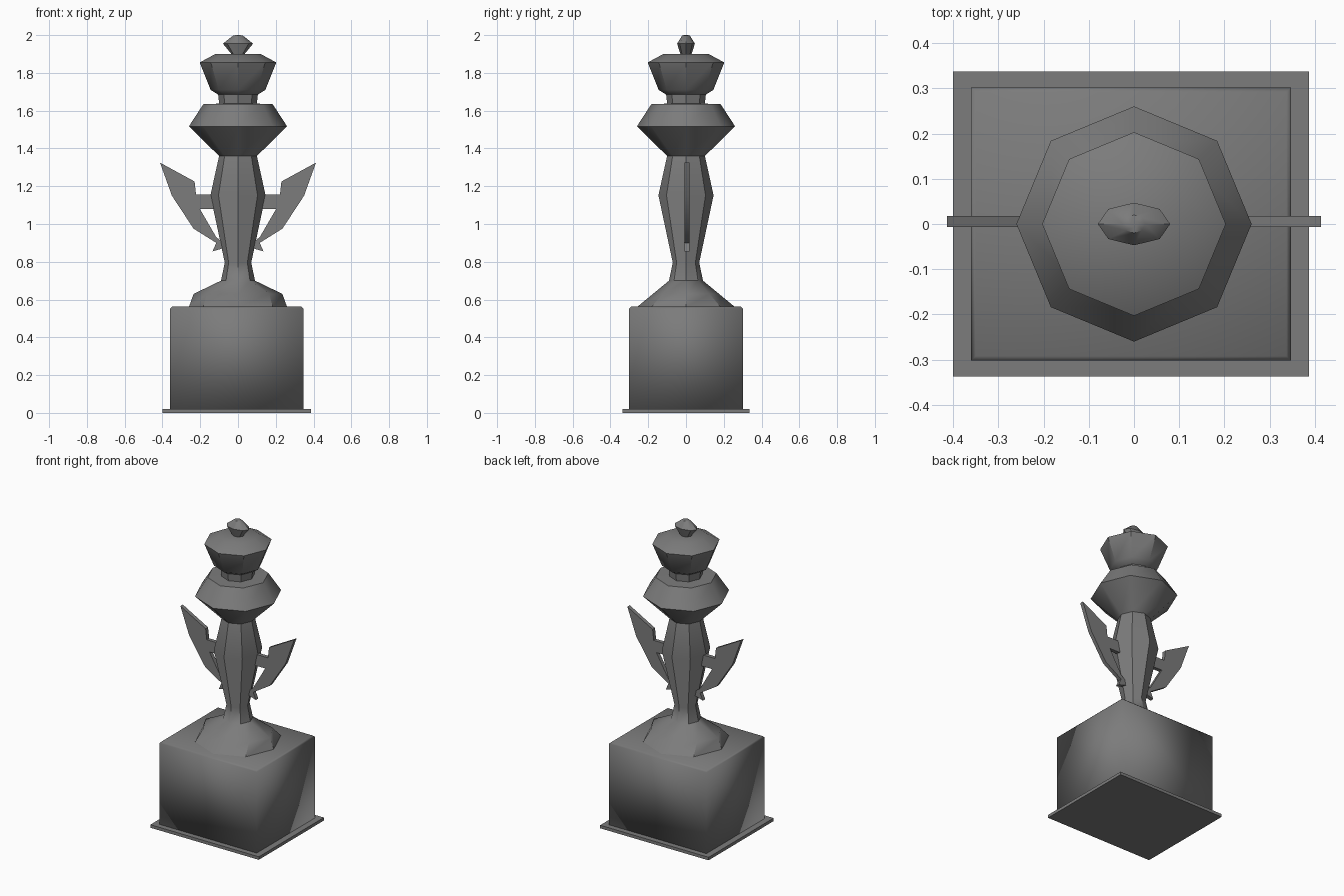
import bpy, bmesh, math

if "Cube" in bpy.data.objects:
    bpy.data.objects.remove(bpy.data.objects["Cube"])

grey = bpy.data.materials.new("dark_grey")
grey.diffuse_color = (0.2, 0.2, 0.2, 1)
grey.use_nodes = True
grey.node_tree.nodes["Principled BSDF"].inputs["Base Color"].default_value = grey.diffuse_color


def finish(name, bm, angle=30):
    bmesh.ops.recalc_face_normals(bm, faces=bm.faces[:])
    me = bpy.data.meshes.new(name)
    bm.to_mesh(me)
    bm.free()
    me.materials.append(grey)
    ob = bpy.data.objects.new(name, me)
    bpy.context.collection.objects.link(ob)
    bpy.ops.object.select_all(action='DESELECT')
    ob.select_set(True)
    bpy.context.view_layer.objects.active = ob
    bpy.ops.object.shade_smooth_by_angle(angle=math.radians(angle))
    return ob


def box(name, x0, x1, y, z0, z1, bevel=0, angle=30):
    bm = bmesh.new()
    bmesh.ops.create_cube(bm, size=1)
    for v in bm.verts:
        v.co = (x1 if v.co.x > 0 else x0, y if v.co.y > 0 else -y,
                z1 if v.co.z > 0 else z0)
    if bevel:
        top = [e for e in bm.edges if all(v.co.z > z1 - 1e-4 for v in e.verts)]
        bmesh.ops.bevel(bm, geom=top, offset=bevel, segments=1, profile=0.5, affect='EDGES')
    return finish(name, bm, angle)


def turned(name, rings, sides=8):
    """Closed stack of rings (rx, ry, z) with corners on the axes."""
    bm = bmesh.new()
    loops = []
    for rx, ry, z in rings:
        loops.append([bm.verts.new((rx * math.cos(i * math.tau / sides),
                                    ry * math.sin(i * math.tau / sides), z))
                      for i in range(sides)])
    for a, b in zip(loops, loops[1:]):
        for i in range(sides):
            j = (i + 1) % sides
            bm.faces.new((a[i], a[j], b[j], b[i]))
    bm.faces.new(loops[0])
    bm.faces.new(loops[-1])
    return finish(name, bm, 40)


def handle(name, side):
    outline = [(0.413, 1.325), (0.23, 1.225), (0.222, 1.155), (0.10, 1.155), (0.10, 1.08),
               (0.202, 1.08), (0.15, 0.99), (0.115, 0.93), (0.05, 0.88),
               (0.135, 0.855), (0.115, 0.90), (0.235, 0.975), (0.35, 1.15)]
    bm = bmesh.new()
    f = bm.faces.new([bm.verts.new((side * x, -0.007, z)) for x, z in outline])
    ext = bmesh.ops.extrude_face_region(bm, geom=[f], use_keep_orig=True)
    for v in ext['geom']:
        if isinstance(v, bmesh.types.BMVert):
            v.co.y = 0.018
    return finish(name, bm)


# Pedestal
box("base_plate", -0.40, 0.387, 0.337, 0, 0.02)
box("pedestal", -0.36, 0.347, 0.302, 0.02, 0.562, 0.01, 100)

# Foot, stem, bowl, neck and crown
turned("stem", [
    (0.26, 0.26, 0.56), (0.235, 0.175, 0.63), (0.09, 0.09, 0.70),
    (0.07, 0.07, 0.795), (0.146, 0.146, 1.152), (0.10, 0.10, 1.36),
    (0.26, 0.26, 1.517), (0.183, 0.183, 1.635), (0.10, 0.10, 1.637),
    (0.105, 0.105, 1.685), (0.145, 0.145, 1.71), (0.203, 0.203, 1.855),
    (0.12, 0.12, 1.90)])

# Finial
turned("finial", [(0.035, 0.03, 1.90), (0.08, 0.047, 1.955),
                  (0.025, 0.02, 1.998), (0.008, 0.008, 2.0)])

# Side handles
for side, label in ((1, "right"), (-1, "left")):
    handle(label + "_handle", side)
